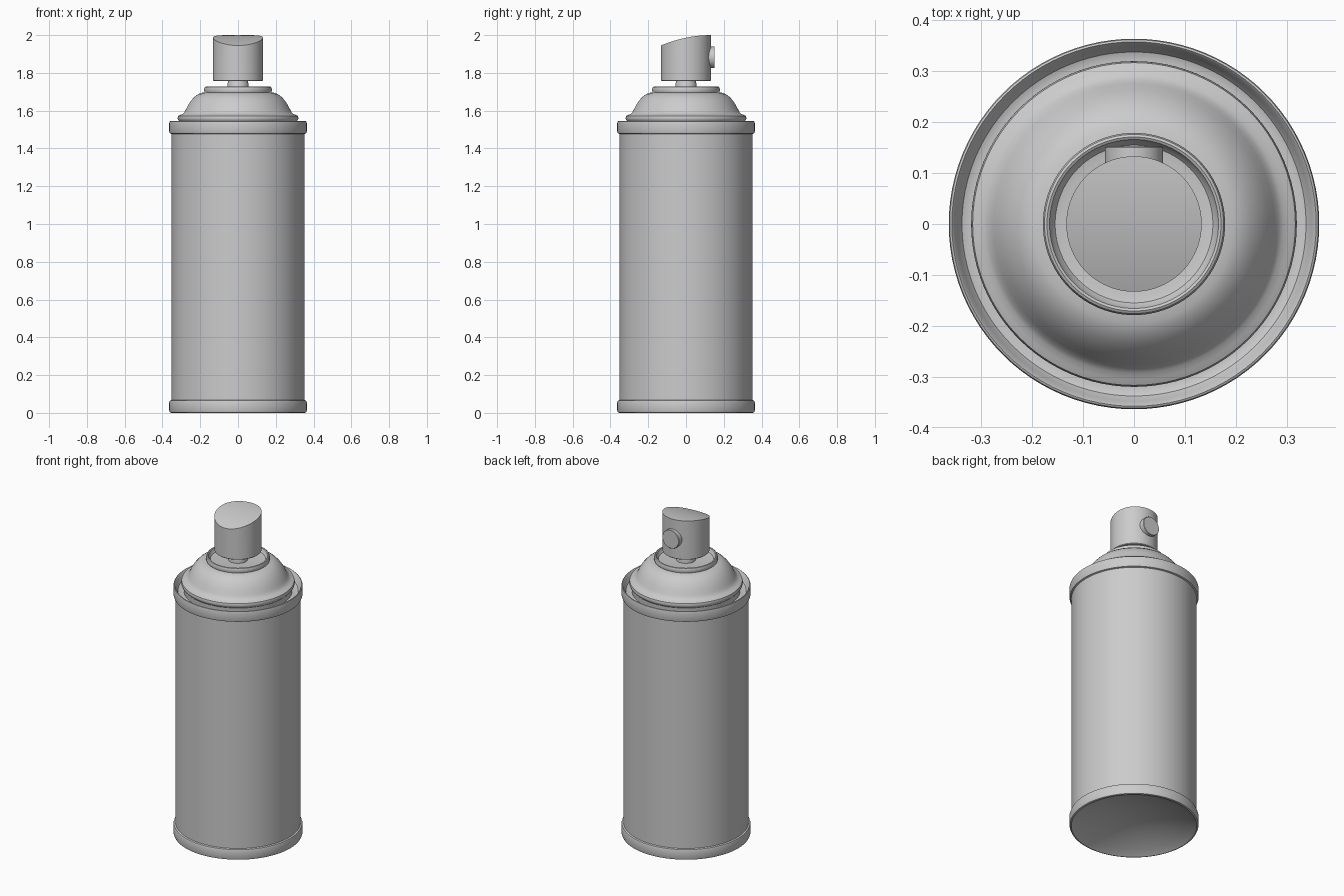
import bpy, bmesh, math
from mathutils import Matrix

if "Cube" in bpy.data.objects:
    bpy.data.objects.remove(bpy.data.objects["Cube"])

SEG = 96


def finish(bm, name, angle=35):
    bmesh.ops.remove_doubles(bm, verts=bm.verts, dist=1e-5)
    bmesh.ops.recalc_face_normals(bm, faces=bm.faces)
    mesh = bpy.data.meshes.new(name)
    bm.to_mesh(mesh)
    bm.free()
    ob = bpy.data.objects.new(name, mesh)
    bpy.context.collection.objects.link(ob)
    bpy.ops.object.select_all(action='DESELECT')
    ob.select_set(True)
    bpy.context.view_layer.objects.active = ob
    bpy.ops.object.shade_smooth_by_angle(angle=math.radians(angle))
    return ob


def lathe(profile):
    """Spin a list of (radius, z) points around the z axis."""
    bm = bmesh.new()
    verts = [bm.verts.new((r, 0, z)) for r, z in profile]
    edges = [bm.edges.new(p) for p in zip(verts, verts[1:])]
    bmesh.ops.spin(bm, geom=verts + edges, cent=(0, 0, 0), axis=(0, 0, 1),
                   angle=math.tau, steps=SEG, use_merge=True)
    bmesh.ops.remove_doubles(bm, verts=bm.verts, dist=1e-5)
    return bm


# Can body with rolled rims, domed-in base and groove around the shoulder
base = [(0.345 * i / 8, 0.085 - 0.08 * (i / 8) ** 2) for i in range(9)]
can = base + [
    (0.353, 0.0), (0.361, 0.003), (0.364, 0.012), (0.364, 0.055),
    (0.361, 0.065), (0.352, 0.068),
    (0.352, 1.477), (0.361, 1.48), (0.364, 1.49), (0.364, 1.535),
    (0.362, 1.543), (0.358, 1.545), (0.354, 1.541), (0.348, 1.522),
    (0.338, 1.507), (0.325, 1.502), (0.305, 1.505)]
finish(lathe(can), "can_body")

# Shoulder dome with beaded foot and a recessed valve cup
shoulder = [
    (0.305, 1.505), (0.307, 1.54), (0.317, 1.55), (0.320, 1.56),
    (0.317, 1.572), (0.305, 1.578), (0.293, 1.583), (0.284, 1.592),
    (0.276, 1.606), (0.264, 1.63), (0.250, 1.651), (0.232, 1.672),
    (0.212, 1.687), (0.195, 1.694), (0.177, 1.697),
    (0.179, 1.704), (0.179, 1.716), (0.176, 1.724), (0.171, 1.727),
    (0.166, 1.724), (0.162, 1.712), (0.155, 1.703), (0.14, 1.70), (0, 1.70)]
finish(lathe(shoulder), "shoulder_dome")

# Valve stem
finish(lathe([(0, 1.69), (0.055, 1.69), (0.055, 1.745), (0.052, 1.75),
              (0.052, 1.78), (0, 1.78)]), "valve_stem")

# Push button: cylinder whose top curves down towards the front
R, FLAT = 0.133, 1.9
rings = [(R * i / 10, FLAT) for i in range(10, -1, -1)]
bm = lathe([(0, 1.758), (R - 0.003, 1.758), (R, 1.761)] + rings)
for v in bm.verts:
    if v.co.z > FLAT - 0.001:
        v.co.z = 2.0 - 0.055 * ((R - v.co.y) / (2 * R)) ** 2
finish(bm, "spray_button")

# Nozzle disc on the back of the button
bm = lathe([(0, 0), (0.057, 0), (0.057, 0.05), (0.055, 0.052), (0, 0.052)])
bm.transform(Matrix.Translation((0, 0.1, 1.882)) @ Matrix.Rotation(-math.pi / 2, 4, 'X'))
finish(bm, "nozzle_disc")
